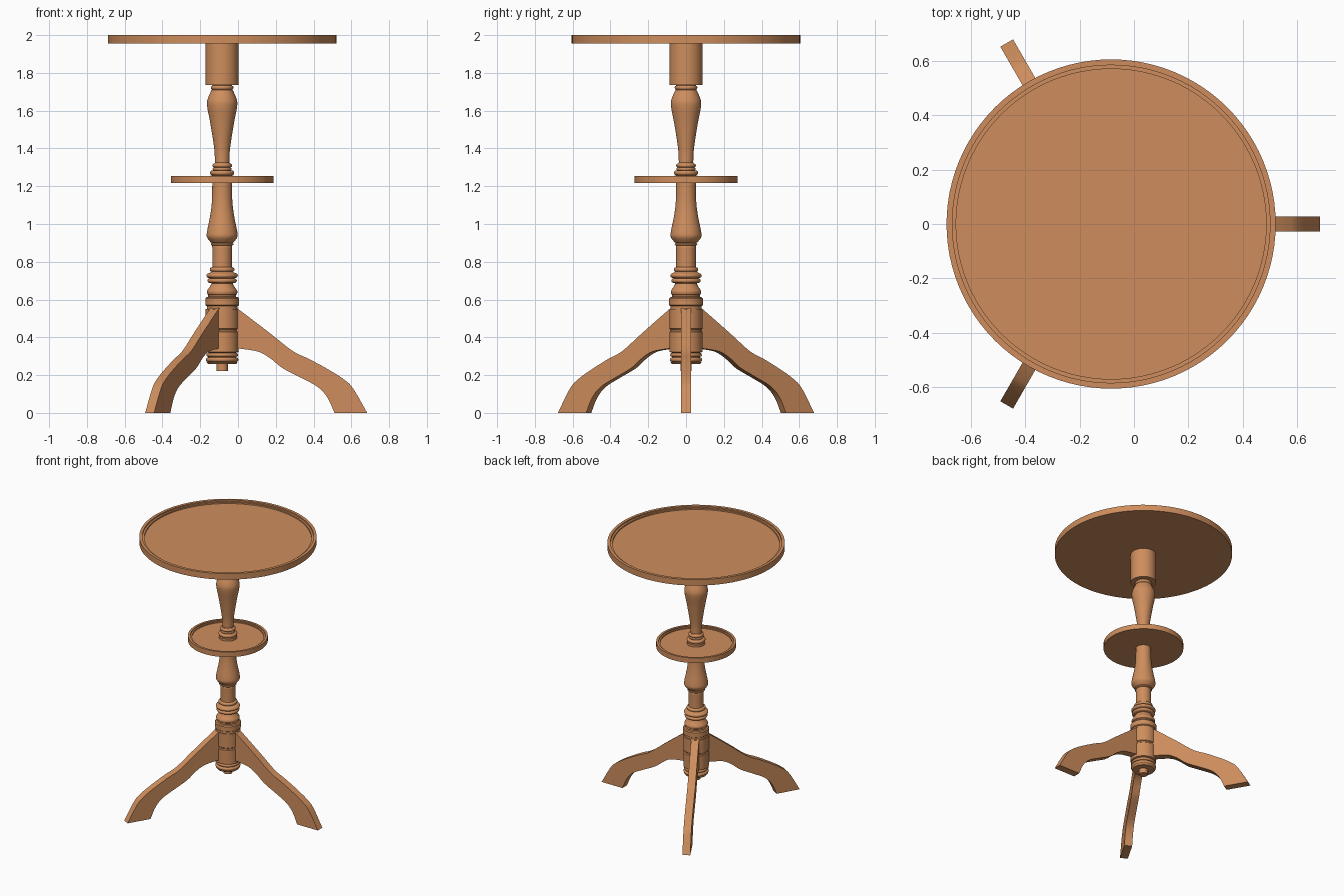
import bpy, bmesh, math
from mathutils import Vector, Matrix

if "Cube" in bpy.data.objects:
    bpy.data.objects.remove(bpy.data.objects["Cube"])

AXIS = Vector((-0.084, 0, 0))
wood = bpy.data.materials.new("wood")
wood.diffuse_color = (0.62, 0.27, 0.11, 1)
wood.use_nodes = True
wood.node_tree.nodes["Principled BSDF"].inputs["Base Color"].default_value = wood.diffuse_color


def spline(pts, steps=5):
    """Catmull-Rom curve through the points."""
    p = [Vector(q) for q in pts]
    p = [2 * p[0] - p[1]] + p + [2 * p[-1] - p[-2]]
    out = []
    for a, b, c, d in zip(p, p[1:], p[2:], p[3:]):
        for i in range(steps):
            t = i / steps
            out.append(0.5 * (2 * b + (c - a) * t + (2 * a - 5 * b + 4 * c - d) * t * t
                              + (3 * b - a - 3 * c + d) * t ** 3))
    return out + [p[-2]]


def bead(r, h, z, bulge):
    """Half-round ring from z upward."""
    return [(r + bulge * math.sin(math.pi * i / 8), z + h * (1 - math.cos(math.pi * i / 8)) / 2)
            for i in range(9)]


def finish(name, bm):
    bmesh.ops.recalc_face_normals(bm, faces=bm.faces)
    me = bpy.data.meshes.new(name)
    bm.to_mesh(me)
    bm.free()
    ob = bpy.data.objects.new(name, me)
    bpy.context.collection.objects.link(ob)
    me.materials.append(wood)
    bpy.ops.object.select_all(action='DESELECT')
    ob.select_set(True)
    bpy.context.view_layer.objects.active = ob
    bpy.ops.object.shade_smooth_by_angle(angle=math.radians(32))
    return ob


def lathe(name, profile, sides=64):
    """Turn an (r, z) profile about the column axis."""
    bm = bmesh.new()
    vs = [bm.verts.new(AXIS + Vector((r, 0, z))) for r, z in profile]
    es = [bm.edges.new(e) for e in zip(vs, vs[1:])]
    bmesh.ops.spin(bm, geom=vs + es, cent=AXIS, axis=(0, 0, 1),
                   angle=math.tau, steps=sides, use_duplicate=False)
    bmesh.ops.remove_doubles(bm, verts=bm.verts, dist=1e-5)
    return finish(name, bm)


def tray(name, r, z0, z1, rim, depth):
    """Round board with a stepped raised rim."""
    lathe(name, [(0, z0), (r, z0), (r, z1), (r - rim * 0.6, z1),
                 (r - rim * 0.6, z1 - depth * 0.5), (r - rim, z1 - depth * 0.5),
                 (r - rim, z1 - depth), (0, z1 - depth)], 96)


# Round top and small shelf
tray("table_top", 0.605, 1.955, 2.0, 0.035, 0.02)
tray("shelf", 0.272, 1.216, 1.254, 0.027, 0.016)

# Upper column: ringed foot, tapered vase, plain block under the top
lathe("upper_column",
      [(0, 1.23), (0.062, 1.23), (0.062, 1.255)] + bead(0.052, 0.026, 1.258, 0.012)
      + bead(0.046, 0.015, 1.284, 0.004) + bead(0.042, 0.02, 1.30, 0.01)
      + [tuple(v) for v in spline([(0.038, 1.325), (0.042, 1.4), (0.062, 1.53), (0.079, 1.62),
                                   (0.077, 1.66), (0.056, 1.71)])]
      + bead(0.052, 0.02, 1.712, 0.008)
      + [(0.052, 1.735), (0.087, 1.735), (0.087, 1.96), (0, 1.96)])

# Lower column: vase with stacked rings below
lathe("lower_column",
      [(0, 0.53), (0.081, 0.53), (0.081, 0.565), (0.089, 0.57), (0.089, 0.605), (0.084, 0.612),
       (0.074, 0.615), (0.074, 0.625)]
      + [tuple(v) for v in spline([(0.078, 0.628), (0.08, 0.645), (0.064, 0.67), (0.056, 0.686)])]
      + bead(0.064, 0.024, 0.688, 0.014) + bead(0.068, 0.026, 0.714, 0.015)
      + bead(0.056, 0.022, 0.748, 0.009)
      + [(0.052, 0.772), (0.052, 0.87), (0.053, 0.885)] + bead(0.052, 0.012, 0.887, 0.008)
      + [tuple(v) for v in spline([(0.06, 0.902), (0.08, 0.93), (0.08, 0.96), (0.064, 1.04),
                                   (0.054, 1.12), (0.052, 1.23)])]
      + [(0, 1.23)])

# Leg hub with a groove, turned rings and pin underneath
lathe("leg_hub",
      [(0, 0.222), (0.03, 0.222), (0.03, 0.258), (0.074, 0.258), (0.082, 0.268)]
      + bead(0.074, 0.024, 0.27, 0.012) + bead(0.074, 0.02, 0.297, 0.01)
      + [(0.072, 0.318), (0.087, 0.322), (0.087, 0.428), (0.081, 0.433), (0.081, 0.441),
         (0.087, 0.446), (0.087, 0.55), (0, 0.55)])

# Three splayed legs
upper = spline([(0.07, 0.558), (0.085, 0.55), (0.252, 0.423), (0.373, 0.328), (0.463, 0.284),
                (0.569, 0.226), (0.648, 0.175), (0.695, 0.127), (0.768, 0)])
lower = spline([(0.595, 0), (0.558, 0.08), (0.505, 0.138), (0.41, 0.19), (0.32, 0.237),
                (0.252, 0.291), (0.188, 0.325), (0.085, 0.341), (0.07, 0.341)])
for k, name in enumerate(("right_leg", "back_leg", "front_leg")):
    bm = bmesh.new()
    rot = Matrix.Translation(AXIS) @ Matrix.Rotation(k * math.tau / 3, 4, 'Z')
    sides = [[[bm.verts.new(rot @ Vector((x, y, max(z, 0)))) for x, z in line]
              for line in (upper, lower[::-1])] for y in (-0.027, 0.027)]
    (u0, l0), (u1, l1) = sides
    n = len(u0)
    for i in range(n - 1):
        for a, b in ((u0, l0), (u1, l1), (u0, u1), (l0, l1)):
            bm.faces.new((a[i], a[i + 1], b[i + 1], b[i]))
    for i in (0, n - 1):
        bm.faces.new((u0[i], u1[i], l1[i], l0[i]))
    finish(name, bm)
